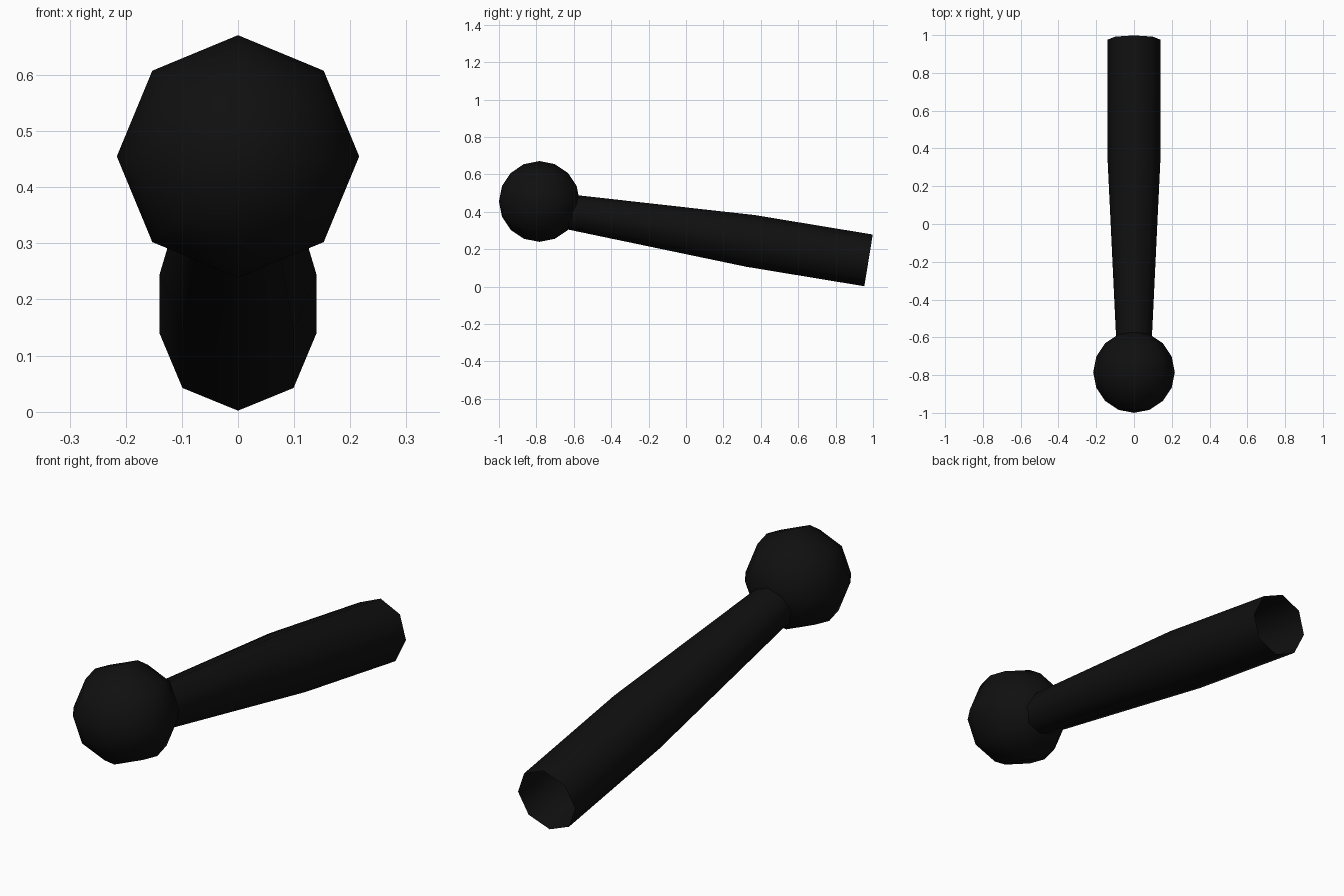
import bpy, bmesh
from math import sin, cos, pi, radians
from mathutils import Matrix, Vector

if "Cube" in bpy.data.objects:
    bpy.data.objects.remove(bpy.data.objects["Cube"])

black = bpy.data.materials.new("black")
black.diffuse_color = (0.005, 0.005, 0.005, 1)
black.use_nodes = True
black.node_tree.nodes["Principled BSDF"].inputs["Base Color"].default_value = black.diffuse_color


def finish(name, bm):
    bmesh.ops.recalc_face_normals(bm, faces=bm.faces)
    for f in bm.faces:
        f.smooth = True
    mesh = bpy.data.meshes.new(name)
    bm.to_mesh(mesh)
    bm.free()
    mesh.materials.append(black)
    obj = bpy.data.objects.new(name, mesh)
    bpy.context.collection.objects.link(obj)
    return obj


# Ball knob: low-poly sphere with its poles along y
bm = bmesh.new()
bmesh.ops.create_uvsphere(
    bm, u_segments=8, v_segments=8, radius=0.216,
    matrix=Matrix.Translation((0, -0.784, 0.455)) @ Matrix.Rotation(radians(90), 4, 'X'))
finish("ball_knob", bm)

# Shaft: eight-sided tapering tube, open at the rear, front end buried in the ball
SIDES = 8
stations = [(-0.68, 0.408, 0.091), (0.345, 0.244, 0.14), (0.976, 0.14, 0.14)]  # y, z, radius
axis = Vector((0, 0.987, -0.161)).normalized()
across = Vector((1, 0, 0))
up = across.cross(axis)

bm = bmesh.new()
rings = []
for y, z, r in stations:
    center = Vector((0, y, z))
    rings.append([bm.verts.new(center + r * (cos(2 * pi * i / SIDES) * across
                                             + sin(2 * pi * i / SIDES) * up))
                  for i in range(SIDES)])
for a, b in zip(rings, rings[1:]):
    for i in range(SIDES):
        j = (i + 1) % SIDES
        bm.faces.new((a[i], a[j], b[j], b[i]))
finish("lever_shaft", bm)
